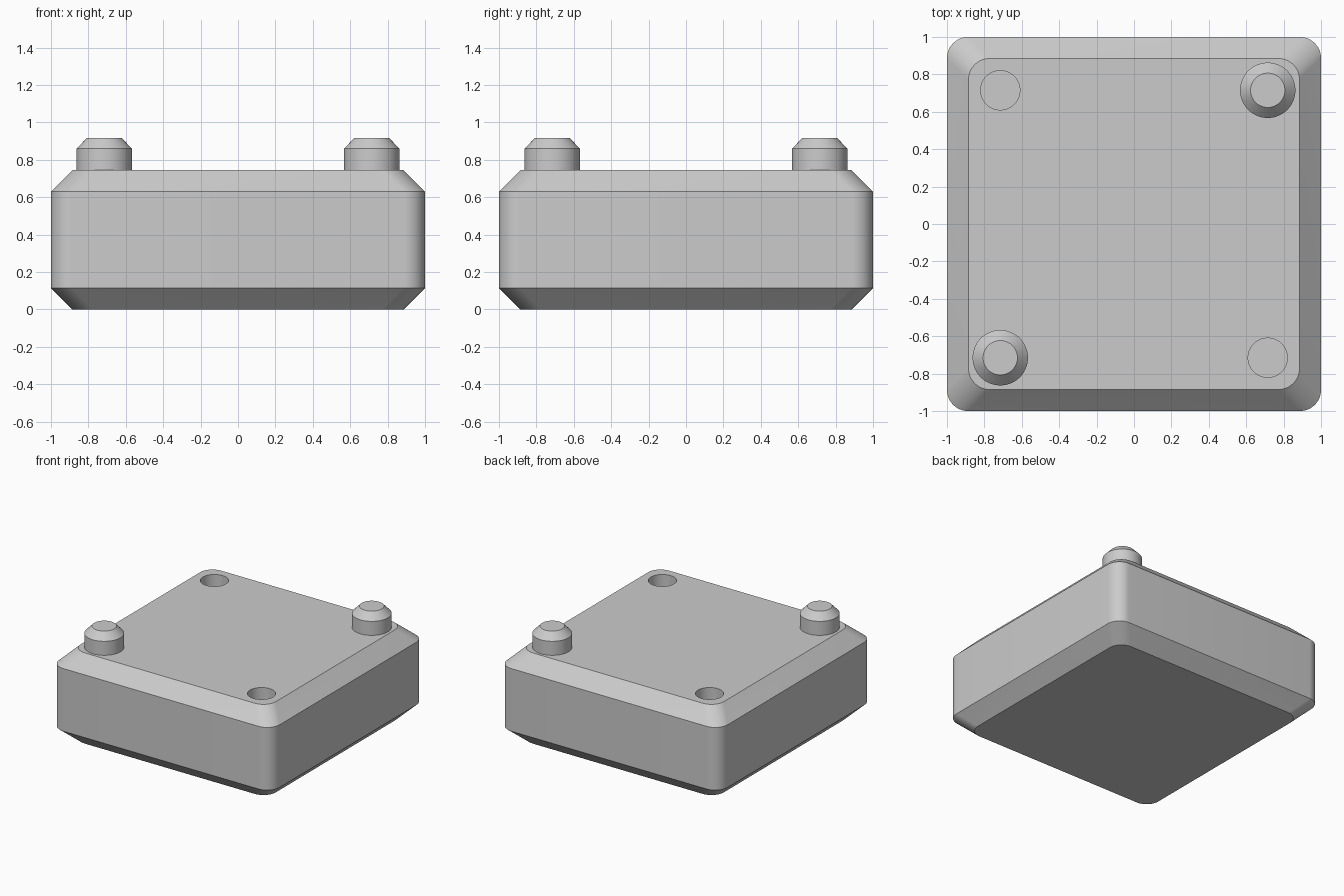
import bpy, bmesh
from math import sin, cos, pi, radians

if "Cube" in bpy.data.objects:
    bpy.data.objects.remove(bpy.data.objects["Cube"])

HEIGHT, CHAMFER, RADIUS = 0.745, 0.115, 0.113
OFFSET = 0.715  # pegs and sockets sit this far from the centre


def rounded_square(half, radius, steps=12):
    """Outline points of a square with rounded corners."""
    c = half - radius
    points = []
    for i, (sx, sy) in enumerate([(1, 1), (-1, 1), (-1, -1), (1, -1)]):
        for s in range(steps + 1):
            a = (i + s / steps) * pi / 2
            points.append((sx * c + radius * cos(a), sy * c + radius * sin(a)))
    return points


def circle(radius, sides=64):
    return [(radius * cos(2 * pi * i / sides), radius * sin(2 * pi * i / sides))
            for i in range(sides)]


def loft(name, sections, location=(0, 0, 0)):
    """Closed solid through a stack of (outline, z) sections."""
    bm = bmesh.new()
    rings = [[bm.verts.new((x, y, z)) for x, y in pts] for pts, z in sections]
    for low, high in zip(rings, rings[1:]):
        n = len(low)
        for i in range(n):
            j = (i + 1) % n
            bm.faces.new((low[i], low[j], high[j], high[i]))
    bm.faces.new(rings[0][::-1])
    bm.faces.new(rings[-1])
    mesh = bpy.data.meshes.new(name)
    bm.to_mesh(mesh)
    bm.free()
    obj = bpy.data.objects.new(name, mesh)
    obj.location = location
    bpy.context.collection.objects.link(obj)
    return obj


def activate(obj):
    bpy.ops.object.select_all(action='DESELECT')
    obj.select_set(True)
    bpy.context.view_layer.objects.active = obj


def smooth(obj):
    activate(obj)
    bpy.ops.object.shade_smooth_by_angle(angle=radians(30))


# Block with chamfered top and bottom rims
inner = rounded_square(1 - CHAMFER, RADIUS)
outer = rounded_square(1, RADIUS)
block = loft("block", [(inner, 0), (outer, CHAMFER),
                       (outer, HEIGHT - CHAMFER), (inner, HEIGHT)])

# Round sockets in two opposite corners
for side in (-1, 1):
    cutter = loft("socket_cutter", [(circle(0.105), -0.18), (circle(0.105), 0.1)],
                  (side * OFFSET, -side * OFFSET, HEIGHT))
    cutter.hide_render = True
    activate(block)
    mod = block.modifiers.new("socket", 'BOOLEAN')
    mod.operation = 'DIFFERENCE'
    mod.solver = 'EXACT'
    mod.object = cutter
    bpy.ops.object.modifier_apply(modifier=mod.name)
    bpy.data.objects.remove(cutter)
smooth(block)

# Chamfered pegs in the other two corners
for label, side in (("front_left_peg", -1), ("back_right_peg", 1)):
    smooth(loft(label, [(circle(0.148), 0), (circle(0.148), 0.115),
                        (circle(0.092), 0.173)],
                (side * OFFSET, side * OFFSET, HEIGHT)))
